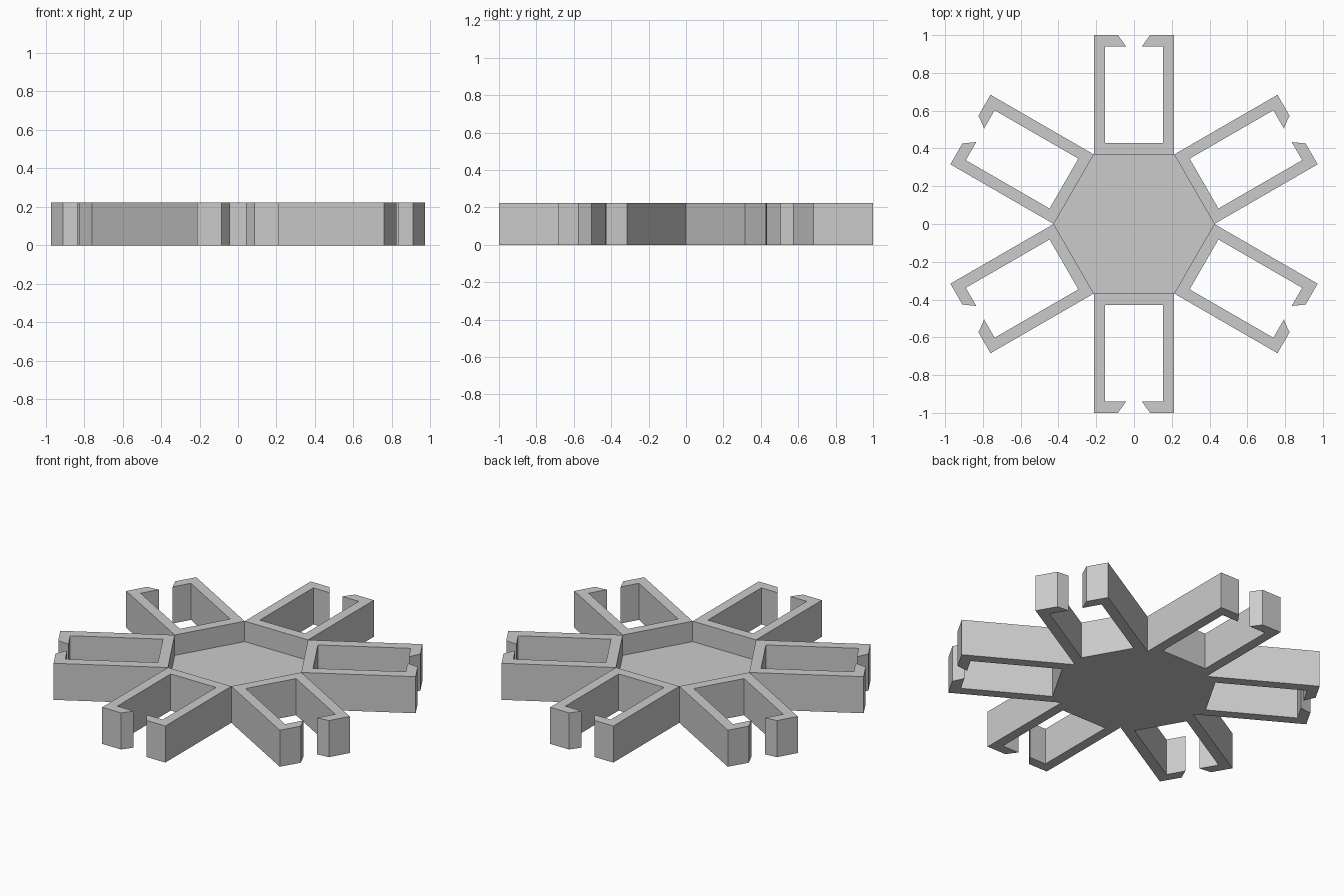
import bpy
import bmesh
from math import radians, sin, cos
from mathutils import Matrix

cube = bpy.data.objects.get("Cube")
if cube:
    bpy.data.objects.remove(cube, do_unlink=True)

HEIGHT = 0.222      # full height of the arms
FLOOR = 0.098       # top of the recessed hub plate
RADIUS = 0.425      # hub corner radius
APOTHEM = RADIUS * cos(radians(30))
HALF = RADIUS / 2   # half width of an arm
WALL = 0.06         # wall thickness

grey = bpy.data.materials.new("light_grey")
grey.use_nodes = True
grey.diffuse_color = (0.6, 0.6, 0.6, 1)
grey.node_tree.nodes["Principled BSDF"].inputs["Base Color"].default_value = (0.6, 0.6, 0.6, 1)


def prism(name, outline, height, angle=0):
    """Extrude a flat outline upward from the ground and turn it about z."""
    bm = bmesh.new()
    base = bm.faces.new([bm.verts.new((x, y, 0)) for x, y in outline])
    top = bmesh.ops.extrude_face_region(bm, geom=[base], use_keep_orig=True)
    verts = [v for v in top["geom"] if isinstance(v, bmesh.types.BMVert)]
    bmesh.ops.translate(bm, verts=verts, vec=(0, 0, height))
    bmesh.ops.recalc_face_normals(bm, faces=bm.faces)
    bm.transform(Matrix.Rotation(radians(angle), 4, "Z"))
    mesh = bpy.data.meshes.new(name)
    bm.to_mesh(mesh)
    bm.free()
    mesh.materials.append(grey)
    obj = bpy.data.objects.new(name, mesh)
    bpy.context.collection.objects.link(obj)
    return obj


# Sunken hexagonal hub plate
hexagon = [(RADIUS * cos(radians(a)), RADIUS * sin(radians(a))) for a in range(0, 360, 60)]
prism("hub_plate", hexagon, FLOOR)

# Forked arm outline: right half from hub to hook tip, then mirrored
right_half = [
    (HALF, APOTHEM),
    (HALF, 1),
    (0.085, 1),
    (0.042, 1 - WALL),
    (HALF - WALL, 1 - WALL),
    (HALF - WALL, APOTHEM + WALL),
]
arm = right_half + [(-x, y) for x, y in reversed(right_half)]

# Six arms around the hub
for i in range(6):
    prism(f"clip_arm_{i + 1}", arm, HEIGHT, i * 60)
